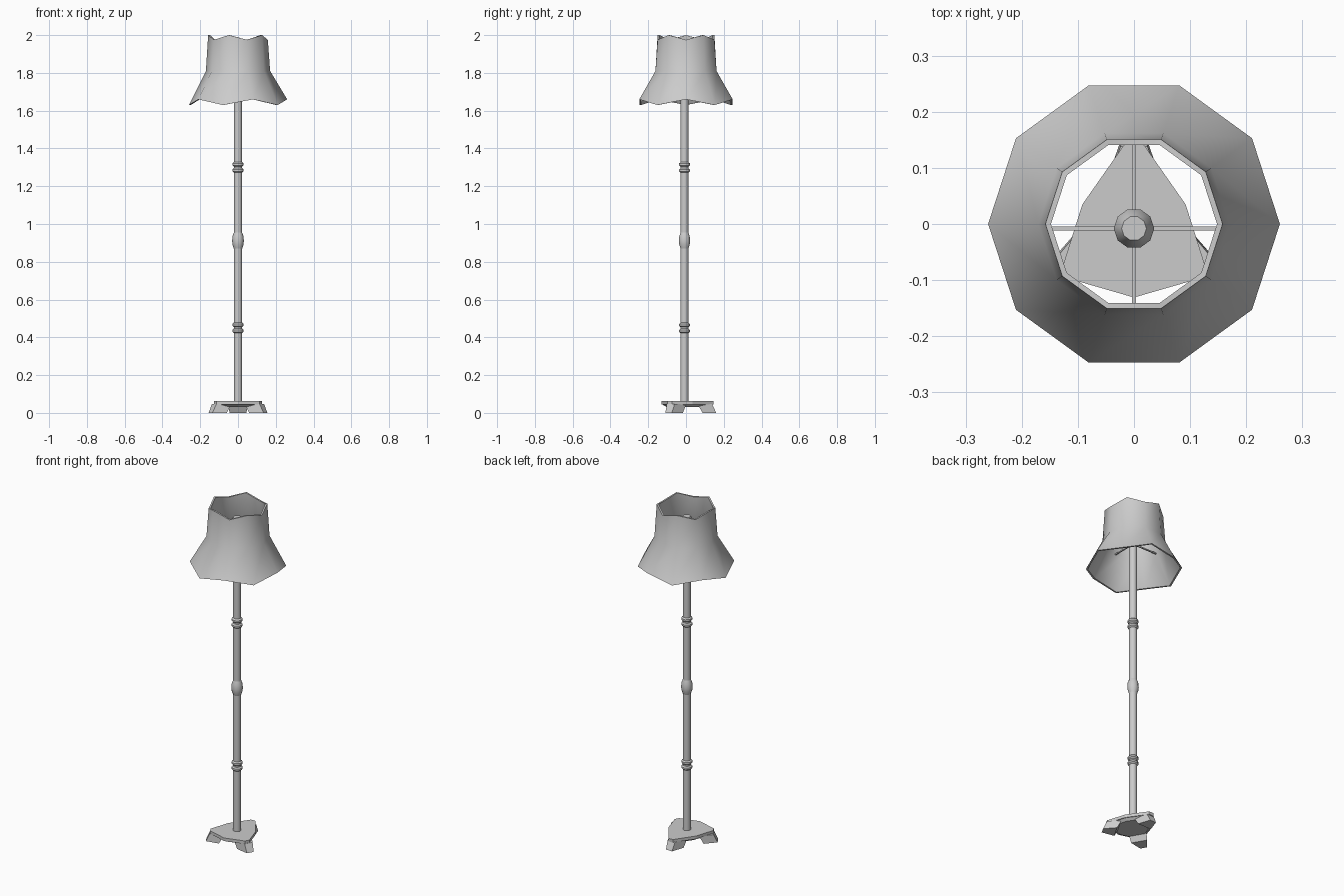
import bpy, bmesh
from math import cos, sin, pi, radians

if "Cube" in bpy.data.objects:
    bpy.data.objects.remove(bpy.data.objects["Cube"])

CY = -0.008   # the pole sits slightly in front of the shade centre


def finish(bm, name, angle=None):
    bmesh.ops.recalc_face_normals(bm, faces=bm.faces[:])
    me = bpy.data.meshes.new(name)
    bm.to_mesh(me)
    bm.free()
    if angle:
        me.shade_smooth()
        me.set_sharp_from_angle(angle=radians(angle))
    ob = bpy.data.objects.new(name, me)
    bpy.context.collection.objects.link(ob)
    return ob


def lathe(name, rows, cy=CY, sides=10, closed=False, angle=42):
    """rows: (radius, z at even corners, z at odd corners)"""
    bm = bmesh.new()
    rings = []
    for r, z_even, z_odd in rows:
        rings.append([bm.verts.new((r * cos(2 * pi * k / sides),
                                    cy + r * sin(2 * pi * k / sides),
                                    z_odd if k % 2 else z_even))
                      for k in range(sides)])
    pairs = list(zip(rings, rings[1:]))
    if closed:
        pairs.append((rings[-1], rings[0]))
    else:
        bm.faces.new(rings[0])
        bm.faces.new(rings[-1])
    for a, b in pairs:
        for k in range(sides):
            n = (k + 1) % sides
            bm.faces.new((a[k], a[n], b[n], b[k]))
    return finish(bm, name, angle)


def turned(name, profile):
    return lathe(name, [(r, z, z) for r, z in profile])


def loft(name, bottom, top):
    """Solid between two outlines of equal length, given as 3D points"""
    bm = bmesh.new()
    a = [bm.verts.new(p) for p in bottom]
    b = [bm.verts.new(p) for p in top]
    bm.faces.new(a)
    bm.faces.new(b)
    for i in range(len(a)):
        j = (i + 1) % len(a)
        bm.faces.new((a[i], a[j], b[j], b[i]))
    return finish(bm, name)


# Flared shade with zigzag rims, a thin closed wall
lathe("shade", [
    (0.260, 1.66, 1.63), (0.170, 1.81, 1.81), (0.158, 1.975, 2.0),
    (0.148, 1.975, 2.0), (0.160, 1.807, 1.807), (0.250, 1.66, 1.63),
], cy=0, closed=True, angle=50)

# Pole, decorative rings and centre bulge
turned("pole", [(0.022, 0.05), (0.022, 1.83)])
for label, zc in (("lower", 0.45), ("upper", 1.30)):
    for i, dz in enumerate((-0.016, 0.016)):
        z = zc + dz
        turned(f"{label}_ring_{i + 1}", [(0.022, z - 0.012), (0.030, z - 0.005),
                                         (0.030, z + 0.005), (0.022, z + 0.012)])
turned("pole_bulge", [(0.022, 0.87), (0.029, 0.89), (0.031, 0.91),
                      (0.029, 0.935), (0.022, 0.955)])

# Lamp socket inside the shade
turned("socket", [(0.022, 1.79), (0.036, 1.82), (0.036, 1.89), (0.022, 1.925)])

# Cross bars carrying the shade
for name, loc, size in (("shade_bar_x", (0, CY, 1.80), (0.325, 0.007, 0.007)),
                        ("shade_bar_y", (0, 0, 1.80), (0.007, 0.31, 0.007))):
    bm = bmesh.new()
    bmesh.ops.create_cube(bm, size=1)
    for v in bm.verts:
        v.co = [c * s + l for c, s, l in zip(v.co, size, loc)]
    finish(bm, name)

# Three-pointed base plate with a tapered underside
half = [(0.015, 0.145), (0.092, 0.035), (0.127, -0.075), (0.114, -0.098)]
outline = half + [(0, -0.131)] + [(-x, y) for x, y in reversed(half)]
loft("base_plate", [(x, y, 0.045) for x, y in outline],
     [(x, y, 0.063) for x, y in outline])
loft("base_underside", [(x * 0.8, y * 0.8, 0.032) for x, y in outline],
     [(x * 0.97, y * 0.97, 0.046) for x, y in outline])

# Three splayed feet
def foot_outline(a, z, r0, r1, w0, w1):
    return [(r * cos(a) - w * sin(a), CY + r * sin(a) + w * cos(a), z)
            for r, w in ((r0, w0), (r0, -w0), (r1, -w1), (r1, w1))]


for name, deg in (("back_foot", 90), ("left_foot", 210), ("right_foot", 330)):
    a = radians(deg)
    loft(name, foot_outline(a, 0.0, 0.095, 0.168, 0.045, 0.020),
         foot_outline(a, 0.047, 0.07, 0.146, 0.052, 0.024))
